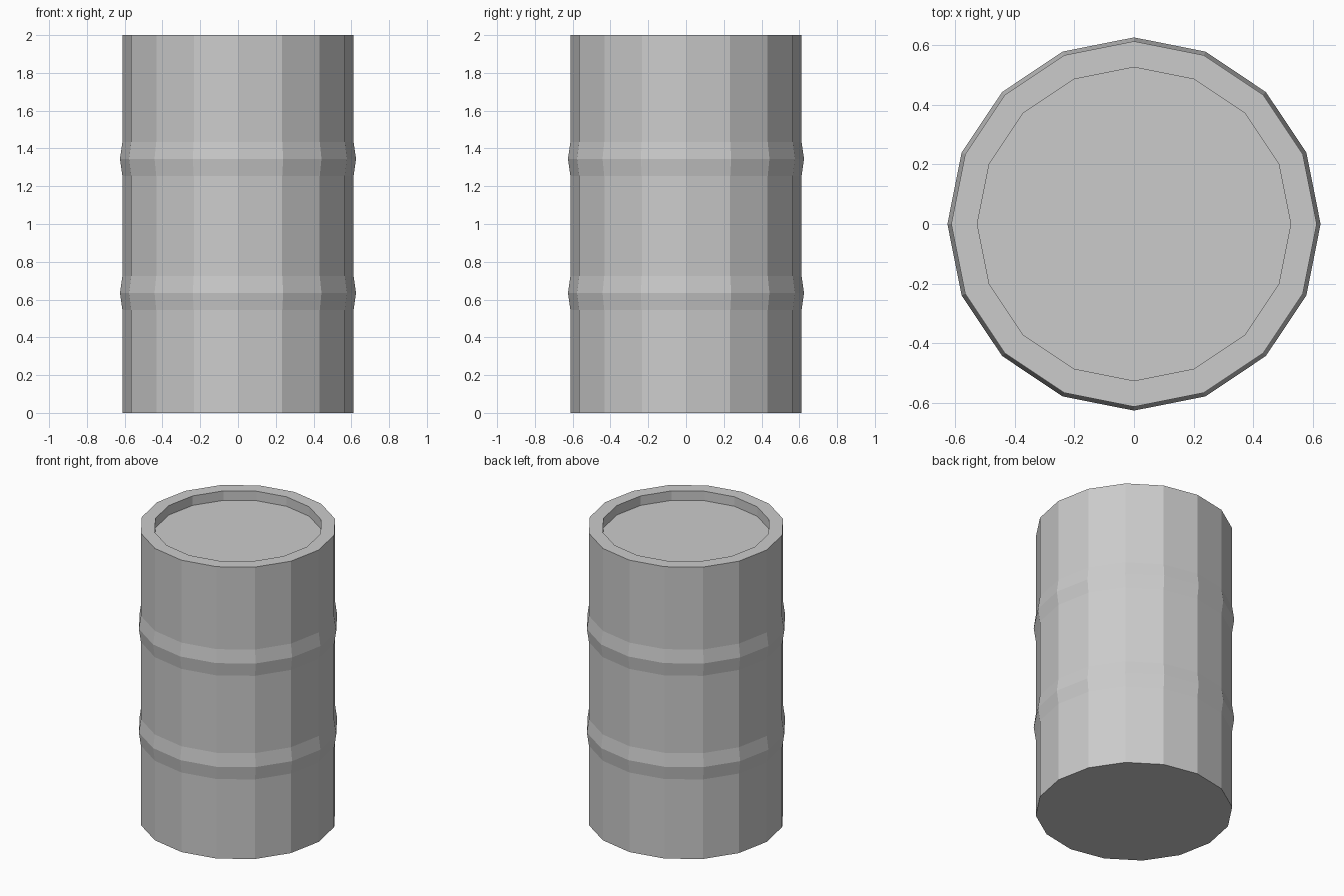
import bpy
import bmesh
from math import cos, sin, tau

cube = bpy.data.objects.get("Cube")
if cube:
    bpy.data.objects.remove(cube, do_unlink=True)

SIDES = 16
BODY, RIDGE, LID = 0.612, 0.625, 0.525

steel = bpy.data.materials.new("grey_steel")
steel.use_nodes = True
colour = (0.6, 0.6, 0.6, 1)
steel.diffuse_color = colour
steel.node_tree.nodes["Principled BSDF"].inputs["Base Color"].default_value = colour

# Profile from the base up: wall, two rolled ridges, rim and sunken lid
profile = [(BODY, 0)]
for z in (0.635, 1.345):
    profile += [(BODY, z - 0.09), (RIDGE, z), (BODY, z + 0.09)]
profile += [(BODY, 2), (LID, 2), (LID, 1.935)]

# Faceted barrel lathed from the profile
bm = bmesh.new()
rings = [[bm.verts.new((r * cos(tau * i / SIDES), r * sin(tau * i / SIDES), z))
          for i in range(SIDES)] for r, z in profile]
for low, high in zip(rings, rings[1:]):
    for i in range(SIDES):
        j = (i + 1) % SIDES
        bm.faces.new((low[i], low[j], high[j], high[i]))

# Base and lid
bm.faces.new(rings[0][::-1])
bm.faces.new(rings[-1])

mesh = bpy.data.meshes.new("barrel")
bm.to_mesh(mesh)
bm.free()
mesh.materials.append(steel)
barrel = bpy.data.objects.new("barrel", mesh)
bpy.context.collection.objects.link(barrel)
